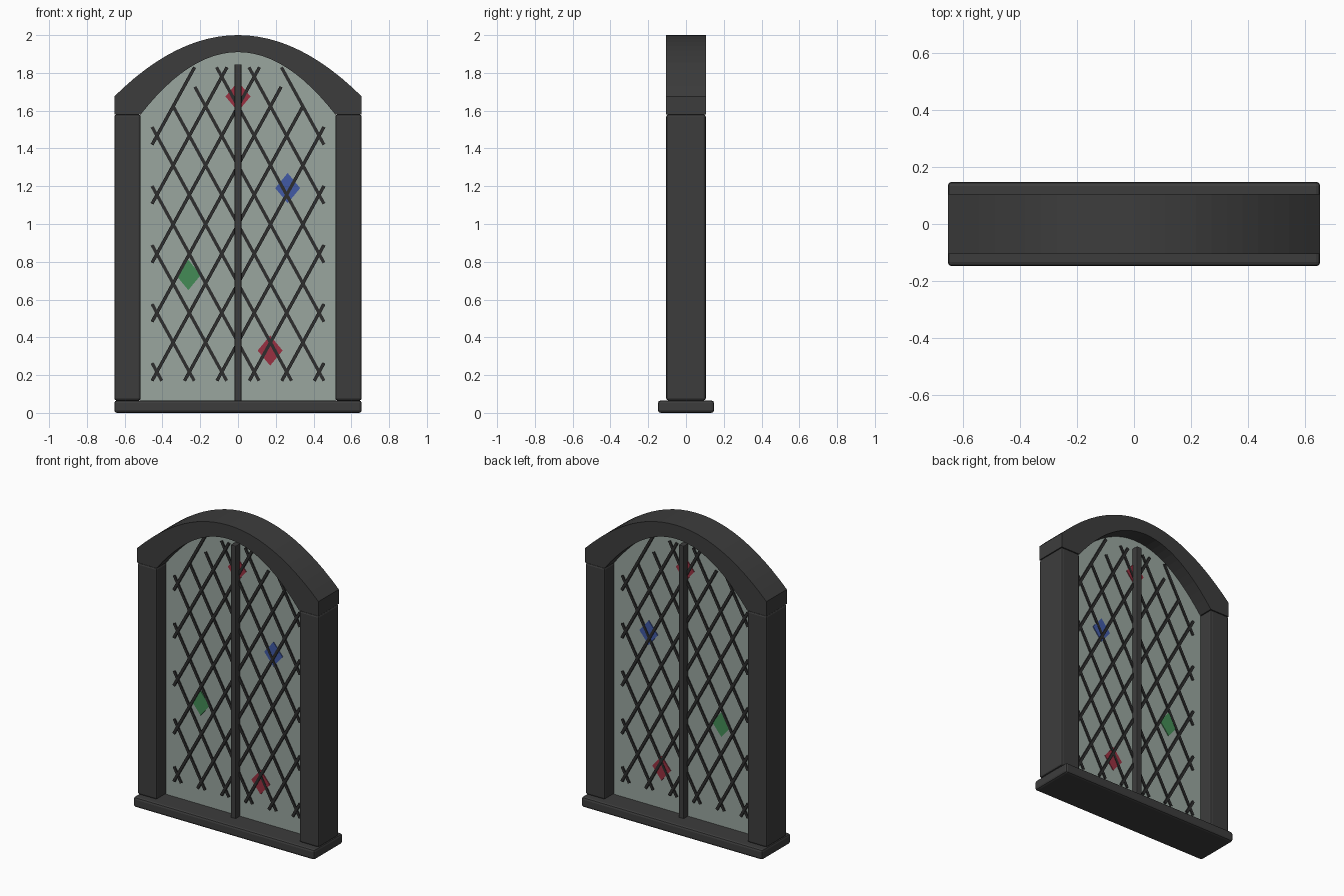
import bpy
import bmesh
import math
from mathutils import Matrix

if "Cube" in bpy.data.objects:
    bpy.data.objects.remove(bpy.data.objects["Cube"], do_unlink=True)


def material(name, r, g, b):
    m = bpy.data.materials.new(name)
    m.use_nodes = True
    m.diffuse_color = (r, g, b, 1)
    m.node_tree.nodes["Principled BSDF"].inputs["Base Color"].default_value = (r, g, b, 1)
    return m


IRON = material("dark iron", 0.046, 0.046, 0.046)
LEAD = material("black lead", 0.027, 0.027, 0.027)
GLASS = material("grey green glass", 0.32, 0.38, 0.345)
RED = material("red glass", 0.32, 0.03, 0.053)
BLUE = material("blue glass", 0.053, 0.102, 0.38)
GREEN = material("green glass", 0.056, 0.26, 0.093)


def finish(name, bm, mat):
    bmesh.ops.recalc_face_normals(bm, faces=bm.faces)
    mesh = bpy.data.meshes.new(name)
    bm.to_mesh(mesh)
    bm.free()
    mesh.materials.append(mat)
    ob = bpy.data.objects.new(name, mesh)
    bpy.context.collection.objects.link(ob)
    return ob


def box(name, center, size, mat, bevel=0.0, tilt=0.0):
    bm = bmesh.new()
    place = Matrix.Translation(center) @ Matrix.Rotation(tilt, 4, "Y") @ Matrix.Diagonal((*size, 1))
    bmesh.ops.create_cube(bm, size=1, matrix=place)
    ob = finish(name, bm, mat)
    if bevel:
        mod = ob.modifiers.new("Bevel", "BEVEL")
        mod.width = bevel
        mod.segments = 2
    return ob


def prism(name, outline, depth, mat):
    """Extrude an x-z outline symmetrically about y = 0."""
    bm = bmesh.new()
    face = bm.faces.new([bm.verts.new((x, -depth / 2, z)) for x, z in outline])
    new = bmesh.ops.extrude_face_region(bm, geom=[face])["geom"]
    bmesh.ops.translate(bm, vec=(0, depth, 0),
                        verts=[v for v in new if isinstance(v, bmesh.types.BMVert)])
    return finish(name, bm, mat)


def arc(half, spring, top, steps=24):
    """Parabolic arch line from left to right."""
    ts = [2 * i / steps - 1 for i in range(steps + 1)]
    return [(half * t, top - (top - spring) * t * t) for t in ts]


# Frame: sill, posts and arched head
OUT, INN, SPRING = 0.655, 0.515, 1.58
box("sill", (0, 0, 0.033), (2 * OUT, 0.297, 0.066), IRON, 0.014)
for side, word in ((-1, "right"), (1, "left")):
    box(word + "_post", (side * (OUT + INN) / 2, 0, 0.823),
        (OUT - INN, 0.21, 1.514), IRON, 0.012)

outer = arc(OUT, 1.675, 2.0)
inner = arc(INN, SPRING, 1.91)
bm = bmesh.new()
rows = []
for y in (-0.105, 0.105):
    rows.append([bm.verts.new((x, y, z)) for x, z in outer])
    rows.append([bm.verts.new((x, y, z)) for x, z in inner])
    rows.append([bm.verts.new((s * OUT, y, SPRING)) for s in (-1, 1)])
fo, fi, ff, bo, bi, bf = rows
for i in range(len(outer) - 1):
    for a, b in ((fo, fi), (fi, bi), (bi, bo), (bo, fo)):
        bm.faces.new((a[i], a[i + 1], b[i + 1], b[i]))
for end in (0, -1):  # feet of the arch
    bm.faces.new((fo[end], fi[end], ff[end]))
    bm.faces.new((bo[end], bi[end], bf[end]))
    bm.faces.new((fo[end], ff[end], bf[end], bo[end]))
    bm.faces.new((fi[end], ff[end], bf[end], bi[end]))
finish("arched_head", bm, IRON)

# Glazing and central bar
prism("glass_pane", [(-INN, 0.06)] + inner + [(INN, 0.06)], 0.012, GLASS)
box("central_bar", (0, 0, 0.953), (0.036, 0.1, 1.785), IRON, 0.004)

# Diagonal lead lattice, mirrored for the second direction
SLOPE, PITCH, EDGE, LOW = 1.82, 0.3125, 0.455, 0.17
for k in range(-5, 5):
    base = LOW + PITCH * k
    x0 = max(-EDGE, (LOW - base) / SLOPE - EDGE)
    top = min(1.83, 1.62 + 0.106 * k) if k >= 0 else 1.83
    x1 = min(EDGE, (top - base) / SLOPE - EDGE)
    z0, z1 = (base + SLOPE * (x + EDGE) for x in (x0, x1))
    length = math.hypot(x1 - x0, z1 - z0)
    for side, word in ((1, "rising"), (-1, "falling")):
        box(f"{word}_lead_{k + 6}", (side * (x0 + x1) / 2, -0.002 * side, (z0 + z1) / 2),
            (0.017, 0.03, length), LEAD, tilt=side * math.atan2(x1 - x0, z1 - z0))

# Coloured diamond panes
for name, x, z, mat in (("top_red", 0, 1.675, RED), ("blue", 0.263, 1.19, BLUE),
                        ("green", -0.263, 0.73, GREEN), ("low_red", 0.17, 0.33, RED)):
    w, h = 0.066, 0.08
    prism(name + "_diamond", [(x - w, z), (x, z - h), (x + w, z), (x, z + h)], 0.022, mat)
